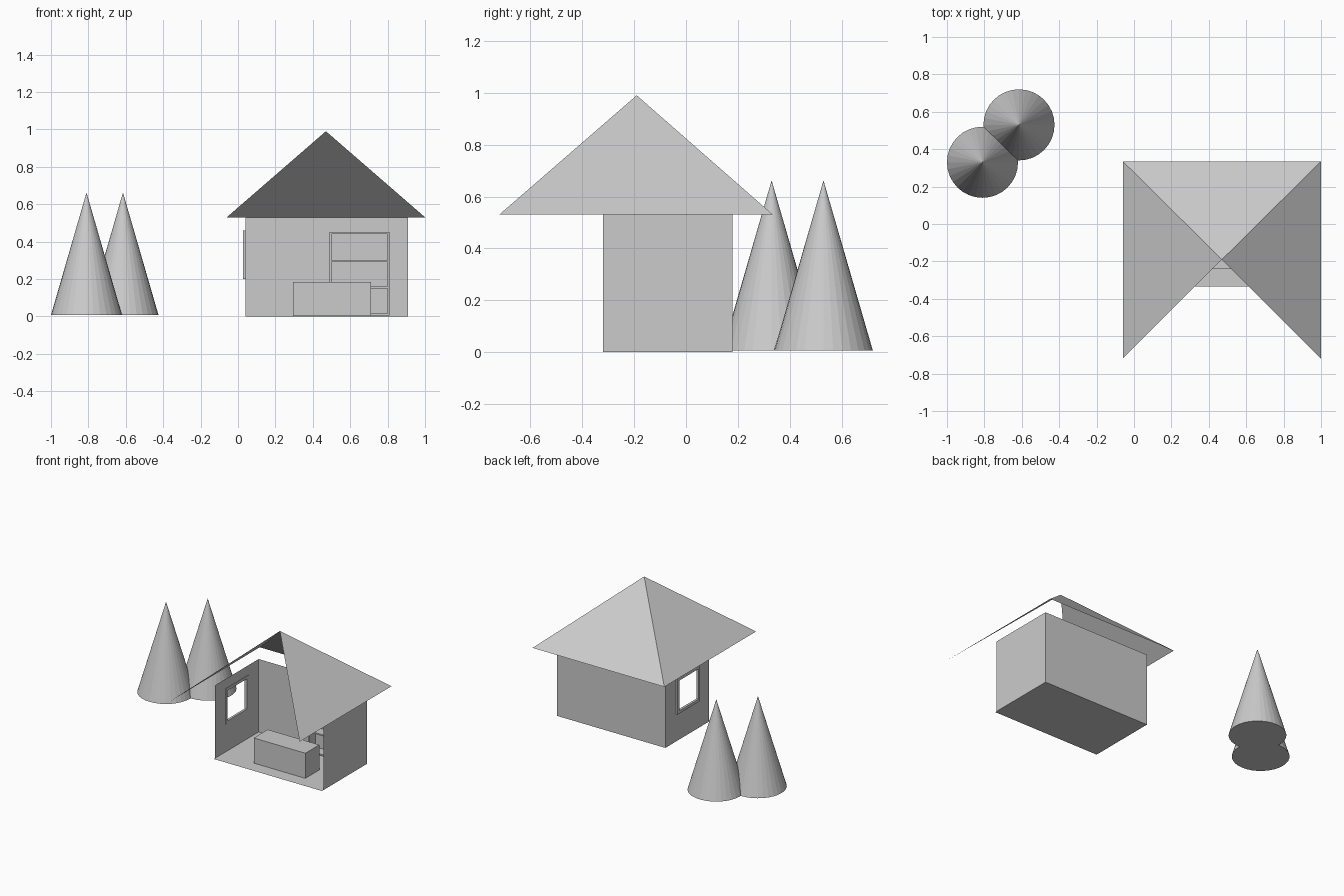
import bpy
import bmesh

cube = bpy.data.objects.get("Cube")
if cube:
    bpy.data.objects.remove(cube, do_unlink=True)

grey = bpy.data.materials.new("plain grey")
grey.use_nodes = True
GREY = (0.6, 0.6, 0.6, 1.0)
grey.diffuse_color = GREY
grey.node_tree.nodes["Principled BSDF"].inputs["Base Color"].default_value = GREY


def finish(name, bm):
    mesh = bpy.data.meshes.new(name)
    bm.to_mesh(mesh)
    bm.free()
    mesh.materials.append(grey)
    obj = bpy.data.objects.new(name, mesh)
    bpy.context.collection.objects.link(obj)
    return obj


def add_box(bm, low, high):
    verts = bmesh.ops.create_cube(bm, size=1)["verts"]
    for v in verts:
        for i in range(3):
            v.co[i] = high[i] if v.co[i] > 0 else low[i]


def boxes(name, pairs):
    bm = bmesh.new()
    for low, high in pairs:
        add_box(bm, low, high)
    return finish(name, bm)


def sheet(name, polygons):
    bm = bmesh.new()
    for points in polygons:
        bm.faces.new([bm.verts.new(p) for p in points])
    bmesh.ops.remove_doubles(bm, verts=bm.verts, dist=0.0001)
    return finish(name, bm)


# House shell: thin sheets, open at the front
X0, X1, Y0, Y1, TOP = 0.04, 0.91, -0.32, 0.18, 0.53
LIP = -0.335
sheet("floor", [[(X0, LIP, 0), (X1, LIP, 0), (X1, Y1, 0), (X0, Y1, 0)]])
sheet("back_wall", [[(X1, Y1, 0), (X0, Y1, 0), (X0, Y1, TOP), (X1, Y1, TOP)]])
sheet("right_side_wall", [[(X1, Y0, 0), (X1, Y1, 0), (X1, Y1, TOP), (X1, Y0, TOP)]])

# Side wall with a window opening, built as a ring of four faces
WY0, WY1, WZ0, WZ1, BAR = -0.20, 0.06, 0.20, 0.46, 0.02
outer = [(Y1, 0), (Y0, 0), (Y0, TOP), (Y1, TOP)]
inner = [(WY1 - BAR, WZ0 + BAR), (WY0 + BAR, WZ0 + BAR),
         (WY0 + BAR, WZ1 - BAR), (WY1 - BAR, WZ1 - BAR)]
ring = []
for i in range(4):
    j = (i + 1) % 4
    ring.append([(X0, *p) for p in (outer[i], outer[j], inner[j], inner[i])])
sheet("window_wall", ring)

# Window frame
FX0, FX1 = 0.026, 0.043
boxes("window_frame", [
    ((FX0, WY0, WZ0), (FX1, WY1, WZ0 + BAR)),
    ((FX0, WY0, WZ1 - BAR), (FX1, WY1, WZ1)),
    ((FX0, WY0, WZ0 + BAR), (FX1, WY0 + BAR, WZ1 - BAR)),
    ((FX0, WY1 - BAR, WZ0 + BAR), (FX1, WY1, WZ1 - BAR)),
])

# Roof: pyramid sheet without its front slope
peak = (0.47, -0.19, 0.99)
eaves = [(1.0, -0.72, TOP), (1.0, 0.335, TOP), (-0.06, 0.335, TOP), (-0.06, -0.72, TOP)]
sheet("roof", [[eaves[i], eaves[i + 1], peak] for i in range(3)])

# Counter
boxes("counter", [((0.295, -0.24, 0.002), (0.71, -0.08, 0.185))])

# Shelf unit against the back wall
SX0, SX1, SY0, SY1, T = 0.49, 0.81, 0.105, 0.178, 0.01
parts = [((x, SY0, 0.005), (x + T, SY1, 0.45)) for x in (SX0, SX1 - T)]
parts += [((SX0 + T, SY0, z), (SX1 - T, SY1, z + T)) for z in (0.005, 0.15, 0.29, 0.44)]
boxes("shelf_unit", parts)

# Cone trees
for name, x, y in (("front_tree", -0.81, 0.33), ("back_tree", -0.615, 0.53)):
    bm = bmesh.new()
    bmesh.ops.create_cone(bm, cap_ends=True, segments=32, radius1=0.19, radius2=0, depth=0.655)
    tree = finish(name, bm)
    tree.location = (x, y, 0.007 + 0.655 / 2)
